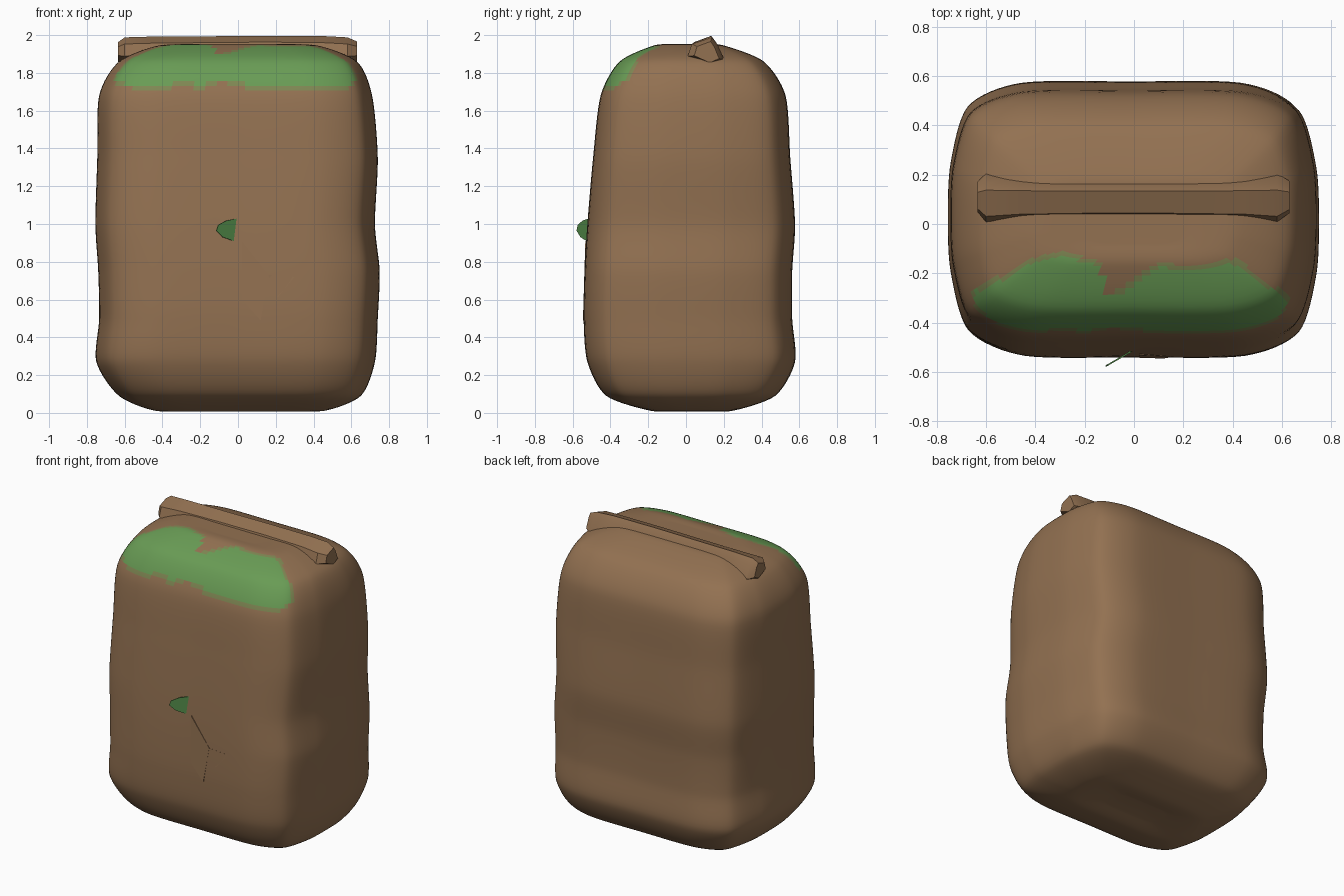
import bpy, bmesh
from mathutils import Vector

cube = bpy.data.objects.get("Cube")
if cube:
    bpy.data.objects.remove(cube, do_unlink=True)


def material(name, rgb):
    m = bpy.data.materials.new(name)
    m.use_nodes = True
    m.diffuse_color = (*rgb, 1)
    m.node_tree.nodes["Principled BSDF"].inputs["Base Color"].default_value = (*rgb, 1)
    return m


BROWN = material("sack brown", (0.29, 0.165, 0.083))
GREEN = material("moss green", (0.14, 0.33, 0.09))
EDGE = material("moss edge", (0.21, 0.24, 0.085))
LEAF = material("leaf green", (0.09, 0.27, 0.07))


def make(name, bm, *mats, angle=None):
    bmesh.ops.recalc_face_normals(bm, faces=bm.faces)
    mesh = bpy.data.meshes.new(name)
    bm.to_mesh(mesh)
    bm.free()
    ob = bpy.data.objects.new(name, mesh)
    bpy.context.collection.objects.link(ob)
    for m in mats:
        mesh.materials.append(m)
    if angle:
        bpy.ops.object.select_all(action="DESELECT")
        ob.select_set(True)
        bpy.context.view_layer.objects.active = ob
        bpy.ops.object.shade_smooth_by_angle(angle=angle)
    return ob


def spline(points, steps, closed=False):
    """Curve passing through all points, gently rounded between them."""
    pts = [Vector(p) for p in points]
    n = len(pts)
    pick = (lambda i: pts[i % n]) if closed else (lambda i: pts[max(0, min(n - 1, i))])
    out = []
    for i in range(n if closed else n - 1):
        a, b, c, d = (pick(i + k) for k in (-1, 0, 1, 2))
        ta, tb = (c - a) * 0.4, (d - b) * 0.4
        for s in range(steps):
            t = s / steps
            h = t * t * (3 - 2 * t)
            out.append(b * (1 - h) + c * h + ta * (t * (1 - t) ** 2) - tb * (t * t * (1 - t)))
    return out if closed else out + [pts[-1]]


def loft(rows):
    bm = bmesh.new()
    rings = [[bm.verts.new(p) for p in row] for row in rows]
    n = len(rings[0])
    for lo, hi in zip(rings, rings[1:]):
        for i in range(n):
            j = (i + 1) % n
            bm.faces.new((lo[i], lo[j], hi[j], hi[i]))
    bm.faces.new(rings[0])
    bm.faces.new(rings[-1])
    return bm


def lerp_table(table, x):
    for (x0, v0), (x1, v1) in zip(table, table[1:]):
        if x0 <= x <= x1:
            return v0 + (v1 - v0) * (x - x0) / (x1 - x0)
    return None


# Sack body: each section is height, left/right limits, front/back limits
sections = [
    (0.02, -0.2, 0.2, -0.06, 0.1), (0.01, -0.43, 0.45, -0.18, 0.24),
    (0.09, -0.63, 0.65, -0.42, 0.47), (0.27, -0.75, 0.725, -0.52, 0.575),
    (0.5, -0.735, 0.74, -0.54, 0.56), (0.75, -0.74, 0.75, -0.535, 0.56),
    (1.0, -0.755, 0.725, -0.52, 0.575), (1.35, -0.745, 0.74, -0.49, 0.55),
    (1.68, -0.735, 0.71, -0.45, 0.525), (1.86, -0.63, 0.63, -0.35, 0.41),
    (1.945, -0.42, 0.42, -0.17, 0.2), (1.95, -0.2, 0.2, -0.08, 0.1)]
quarter = [(1, 0), (0.985, 0.4), (0.89, 0.82), (0.6, 0.99)]
outline = quarter + [(0, 1)] + [(-x, y) for x, y in quarter[::-1]]
outline += [(x, -y) for x, y in outline[-2:0:-1]]
outline = spline(outline, 8, True)
rows = []
for z, x0, x1, y0, y1 in spline(sections, 8):
    rows.append([((x0 + x1) / 2 + (x1 - x0) / 2 * p.x,
                  (y0 + y1) / 2 + (y1 - y0) / 2 * p.y, z) for p in outline])
bm = loft(rows)

# Moss patch over the upper front edge, with a ragged outline
moss_low = [(-0.68, 1.79), (-0.63, 1.73), (-0.45, 1.7), (-0.3, 1.735), (-0.2, 1.71),
            (-0.07, 1.75), (0.05, 1.715), (0.5, 1.7), (0.6, 1.72), (0.64, 1.79)]
moss_back = [(-0.68, -0.27), (-0.5, -0.19), (-0.42, -0.14), (-0.3, -0.11), (-0.14, -0.15),
             (-0.1, -0.29), (0, -0.22), (0.1, -0.15), (0.2, -0.17), (0.42, -0.14),
             (0.5, -0.21), (0.64, -0.3)]
for f in bm.faces:
    c = f.calc_center_median()
    low, back = lerp_table(moss_low, c.x), lerp_table(moss_back, c.x)
    if low and c.y < 0 and c.z > 1.6:
        inside = min(c.z - low, back - c.y)
        if inside > 0:
            f.material_index = 1 if inside > 0.02 else 2
make("sack_body", bm, BROWN, GREEN, EDGE, angle=1.0)

# Rolled closure along the top
roll = [(0.02, 1.9), (0.04, 1.965), (0.135, 2.0), (0.16, 1.965), (0.195, 1.88), (0.13, 1.85)]
stations = [(-0.635, 0.7, -0.015), (-0.6, 1.12, -0.012), (-0.46, 1, -0.008), (-0.2, 0.95, -0.003),
            (0.15, 0.95, 0), (0.45, 1, -0.005), (0.58, 1.12, -0.012), (0.63, 0.75, -0.015)]
cy, cz = 0.115, 1.925
rows = [[(x, cy + (y - cy) * s, min(2, cz + (z - cz) * min(s, 1) + dz)) for y, z in roll]
        for x, s, dz in stations]
make("top_roll", loft(rows), BROWN, angle=0.6)


def plate(name, polygons, mat, depth):
    """Thin sheet outlined in x and z, with depth(x, z) giving its y."""
    bm = bmesh.new()
    for poly in polygons:
        bm.faces.new([bm.verts.new((x, depth(x, z), z)) for x, z in poly])
    bmesh.ops.remove_doubles(bm, verts=bm.verts, dist=0.001)
    ob = make(name, bm, mat)
    mod = ob.modifiers.new("thickness", "SOLIDIFY")
    mod.thickness, mod.offset = 0.006, 0


# Torn flaps on the front
plate("front_flaps", [[(0.02, 0.91), (0.02, 0.6), (0.12, 0.49), (0.16, 0.73)],
                      [(0.16, 0.73), (0.21, 0.61), (0.3, 0.72)]],
      BROWN, lambda x, z: -0.53 - 0.03 * (0.91 - z))

# Small leaf standing out from the front
plate("front_leaf", [[(-0.105, 0.995), (-0.06, 1.018), (0, 1.03), (0.015, 0.99),
                      (0.012, 0.94), (-0.015, 0.907), (-0.08, 0.93), (-0.115, 0.965)]],
      LEAF, lambda x, z: -0.51 + 0.58 * x)
